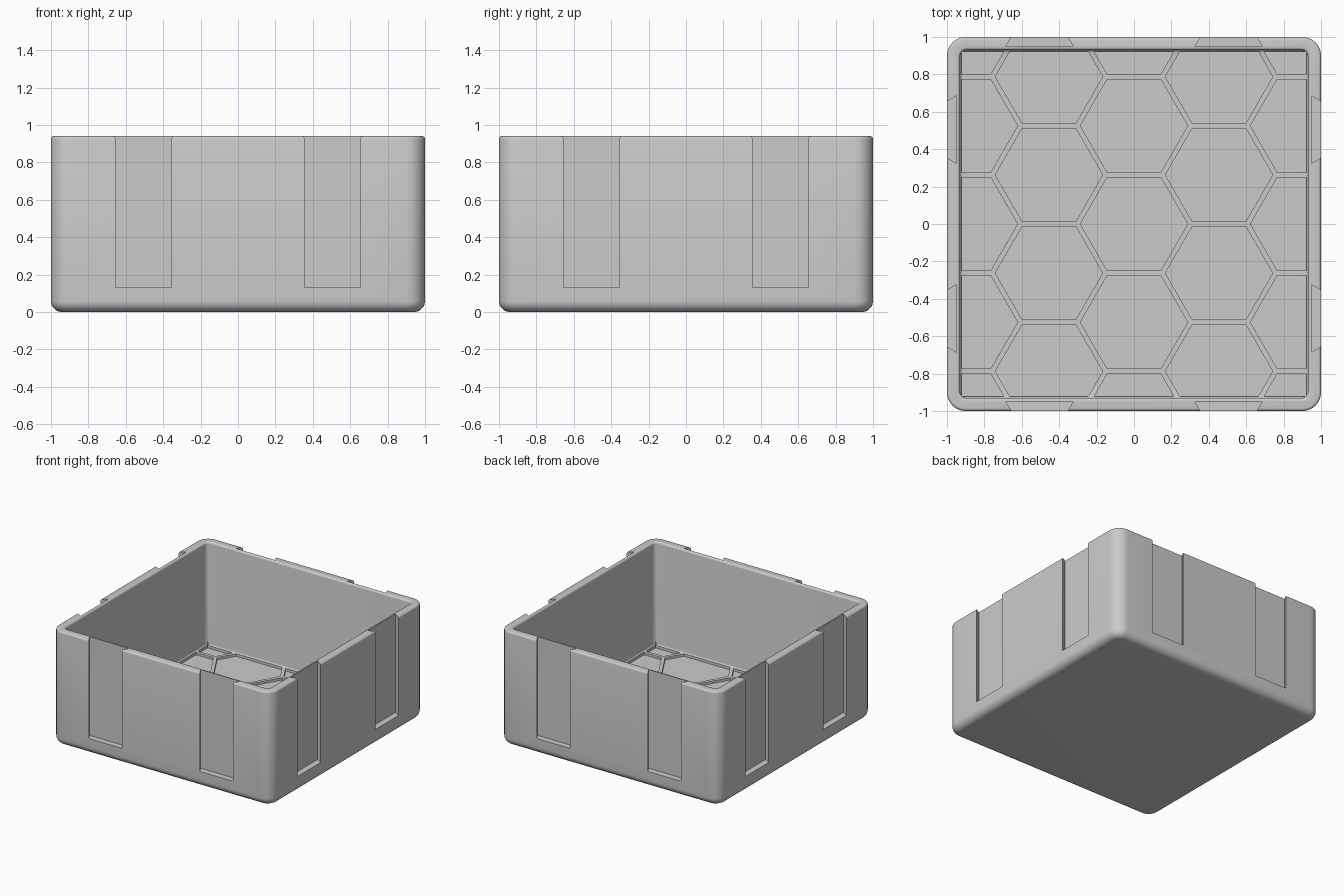
import bpy, bmesh
from math import sin, cos, pi, radians, sqrt
from mathutils import Matrix

if "Cube" in bpy.data.objects:
    bpy.data.objects.remove(bpy.data.objects["Cube"], do_unlink=True)

HEIGHT = 0.94
FLOOR = 0.09
POCKET = 0.07
PITCH = 0.525
HEX_RADIUS = 0.287

grey = bpy.data.materials.new("plain grey")
grey.use_nodes = True
grey.diffuse_color = (0.6, 0.6, 0.6, 1)
grey.node_tree.nodes["Principled BSDF"].inputs["Base Color"].default_value = (0.6, 0.6, 0.6, 1)


def make_object(name, bm):
    bmesh.ops.recalc_face_normals(bm, faces=bm.faces)
    mesh = bpy.data.meshes.new(name)
    bm.to_mesh(mesh)
    bm.free()
    mesh.materials.append(grey)
    obj = bpy.data.objects.new(name, mesh)
    bpy.context.collection.objects.link(obj)
    return obj


def arc(radius, z, sign, steps=8):
    """Quarter-round edge as (inset, z) pairs, running from flat to wall."""
    angles = [i * pi / 2 / steps for i in range(steps + 1)]
    return [(radius * (1 - sin(a)), z + sign * radius * (1 - cos(a))) for a in angles]


def rounded_tub(name, half, corner, profile, steps=8):
    """Loft rounded squares through a list of (inset, z) pairs."""
    bm = bmesh.new()
    rings = []
    for inset, z in profile:
        ring = []
        centre, r = half - corner, corner - inset
        for q, (sx, sy) in enumerate([(1, 1), (-1, 1), (-1, -1), (1, -1)]):
            for i in range(steps + 1):
                a = (q + i / steps) * pi / 2
                ring.append(bm.verts.new((sx * centre + r * cos(a), sy * centre + r * sin(a), z)))
        rings.append(ring)
    for low, high in zip(rings, rings[1:]):
        for i in range(len(low)):
            j = (i + 1) % len(low)
            bm.faces.new((low[i], low[j], high[j], high[i]))
    bm.faces.new(rings[0])
    bm.faces.new(rings[-1])
    return make_object(name, bm)


def add_prism(bm, outline, z0, z1):
    face = bm.faces.new([bm.verts.new((x, y, z0)) for x, y in outline])
    moved = bmesh.ops.extrude_face_region(bm, geom=[face])["geom"]
    verts = [v for v in moved if isinstance(v, bmesh.types.BMVert)]
    bmesh.ops.translate(bm, verts=verts, vec=(0, 0, z1 - z0))


def cut(target, cutter):
    mod = target.modifiers.new(cutter.name, "BOOLEAN")
    mod.operation = "DIFFERENCE"
    mod.solver = "EXACT"
    mod.object = cutter
    bpy.context.view_layer.objects.active = target
    bpy.ops.object.modifier_apply(modifier=mod.name)
    bpy.data.objects.remove(cutter, do_unlink=True)


# Outer shell with a rounded base and a softened rim
outer = arc(0.06, 0, 1) + arc(0.015, HEIGHT, -1, 4)[::-1]
box = rounded_tub("storage_box", 1.0, 0.1, outer)

# Cavity with a small floor fillet and a flared lip
lip = [(-0.015 * (1 - cos(a)), HEIGHT - 0.015 + 0.015 * sin(a))
       for a in (0, pi / 8, pi / 4, 3 * pi / 8, pi / 2)]
cavity = arc(0.015, FLOOR, 1, 4) + lip + [(-0.015, HEIGHT + 0.1)]
cut(box, rounded_tub("cavity_cutter", 0.93, 0.035, cavity))

# Dovetail slots, two per side, open at the rim
bm = bmesh.new()
dovetail = [(-0.18, -0.95), (0.18, -0.95), (0.12, -1.05), (-0.12, -1.05)]
for side in range(4):
    before = set(bm.verts)
    for x in (-0.505, 0.505):
        add_prism(bm, [(x + px, py) for px, py in dovetail], 0.13, HEIGHT + 0.1)
    bmesh.ops.rotate(bm, verts=[v for v in bm.verts if v not in before],
                     cent=(0, 0, 0), matrix=Matrix.Rotation(side * pi / 2, 3, "Z"))
cut(box, make_object("slot_cutter", bm))

# Honeycomb pockets in the floor, trimmed at the walls
bm = bmesh.new()
for col in range(-2, 3):
    for row in range(-3, 3):
        cx = col * PITCH * sqrt(3) / 2
        cy = (row + (0.5 if col % 2 else 0)) * PITCH
        add_prism(bm, [(cx + HEX_RADIUS * cos(radians(60 * k)), cy + HEX_RADIUS * sin(radians(60 * k)))
                       for k in range(6)], POCKET, FLOOR + 0.03)
for normal in ((1, 0, 0), (-1, 0, 0), (0, 1, 0), (0, -1, 0)):
    result = bmesh.ops.bisect_plane(bm, geom=bm.verts[:] + bm.edges[:] + bm.faces[:],
                                    plane_co=[0.922 * n for n in normal], plane_no=normal, clear_outer=True)
    rim = [e for e in result["geom_cut"] if isinstance(e, bmesh.types.BMEdge)]
    bmesh.ops.holes_fill(bm, edges=rim)
cut(box, make_object("pocket_cutter", bm))

# Smooth rounded edges, keep the cuts crisp
bpy.ops.object.select_all(action="DESELECT")
box.select_set(True)
bpy.context.view_layer.objects.active = box
bpy.ops.object.shade_smooth_by_angle(angle=radians(25))
